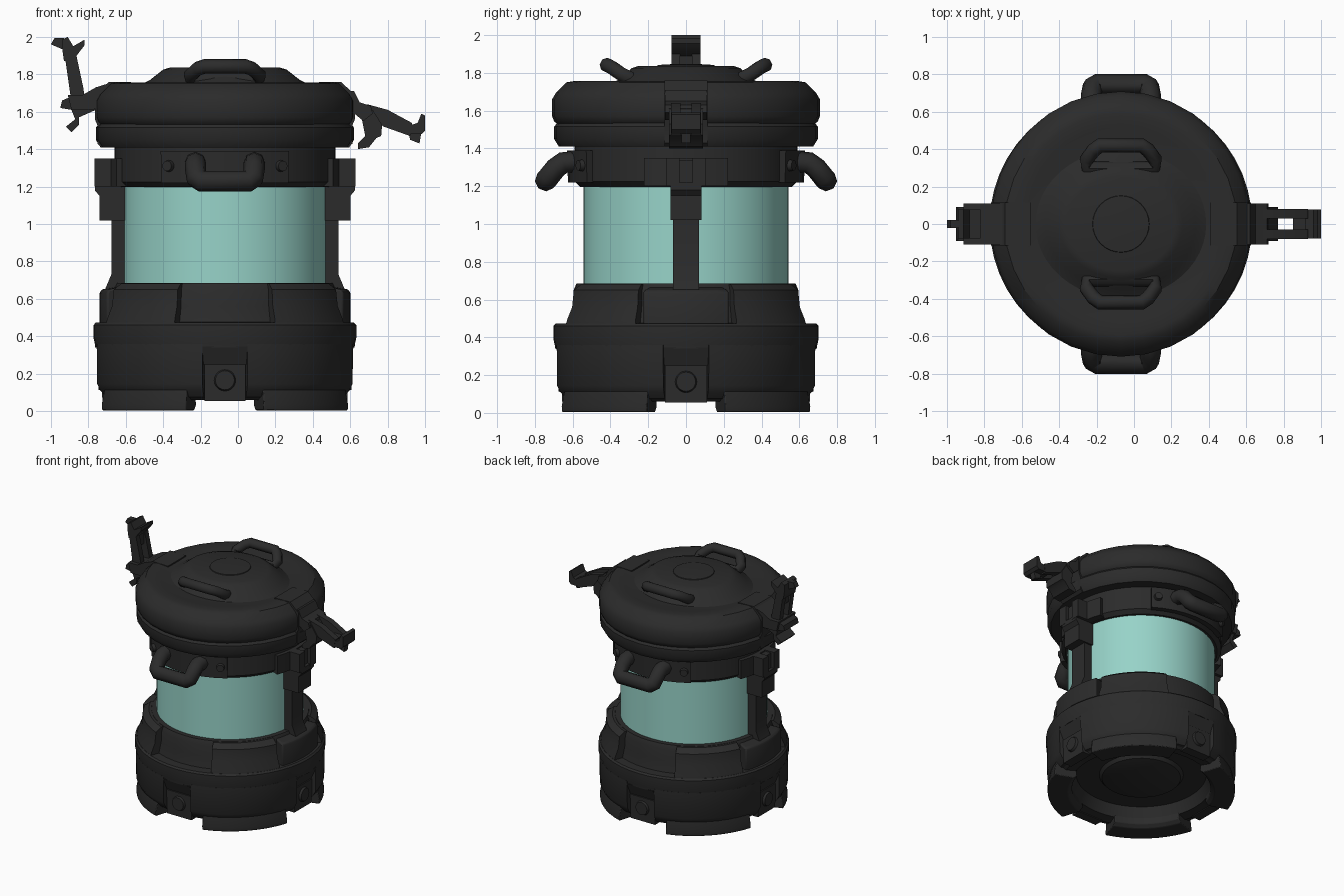
import bpy, bmesh, math
from mathutils import Matrix

if "Cube" in bpy.data.objects:
    bpy.data.objects.remove(bpy.data.objects["Cube"])

AXIS = Matrix.Translation((-0.07, 0, 0))


def material(name, color):
    m = bpy.data.materials.new(name)
    m.use_nodes = True
    m.diffuse_color = color
    m.node_tree.nodes["Principled BSDF"].inputs["Base Color"].default_value = color
    return m


DARK = material("charcoal", (0.024, 0.024, 0.024, 1))
GLASS = material("pale_teal", (0.31, 0.65, 0.58, 1))


def finish(name, bm, mat=DARK, turn=0, bevel=0.0, angle=35):
    """Turn about the body axis, shade and store a part."""
    bmesh.ops.remove_doubles(bm, verts=bm.verts, dist=1e-5)
    bmesh.ops.recalc_face_normals(bm, faces=bm.faces)
    bm.transform(AXIS @ Matrix.Rotation(math.radians(turn), 4, "Z"))
    me = bpy.data.meshes.new(name)
    bm.to_mesh(me)
    bm.free()
    me.materials.append(mat)
    ob = bpy.data.objects.new(name, me)
    bpy.context.collection.objects.link(ob)
    if bevel:
        mod = ob.modifiers.new("bevel", "BEVEL")
        mod.width = bevel
        mod.segments = 2
    for o in bpy.context.selected_objects:
        o.select_set(False)
    ob.select_set(True)
    bpy.context.view_layer.objects.active = ob
    bpy.ops.object.shade_smooth_by_angle(angle=math.radians(angle))


def lathe(name, prof, half=180, n=48, stretch=1.0, **kw):
    """Revolve (radius, z) points; half < 180 gives a capped sector around +x."""
    bm = bmesh.new()
    full = half == 180
    rings = []
    for i in range(n if full else n + 1):
        a = math.radians(-half + 2 * half * i / n)
        rings.append([bm.verts.new((r * math.cos(a), r * stretch * math.sin(a), z))
                      for r, z in prof])
    k = len(prof)
    for i in range(n):
        p, q = rings[i], rings[(i + 1) % len(rings)]
        for j in range(k - 1 if full else k):
            bm.faces.new((p[j], q[j], q[(j + 1) % k], p[(j + 1) % k]))
    if not full:
        bm.faces.new(rings[0])
        bm.faces.new(rings[-1])
    finish(name, bm, **kw)


def prism(name, pts, width, y=0, **kw):
    """Extrude an (x, z) outline along y."""
    bm = bmesh.new()
    f = bm.faces.new([bm.verts.new((px, y - width / 2, pz)) for px, pz in pts])
    out = bmesh.ops.extrude_face_region(bm, geom=[f])["geom"]
    bmesh.ops.translate(bm, vec=(0, width, 0),
                        verts=[v for v in out if isinstance(v, bmesh.types.BMVert)])
    finish(name, bm, **kw)


def box(name, x0, x1, z0, z1, width, y=0, **kw):
    prism(name, [(x0, z0), (x1, z0), (x1, z1), (x0, z1)], width, y, **kw)


def disc(name, x, z, radius, depth, **kw):
    """Short cylinder facing +x."""
    bm = bmesh.new()
    bmesh.ops.create_cone(bm, cap_ends=True, segments=20, radius1=radius,
                          radius2=radius * 0.85, depth=depth)
    bm.transform(Matrix.Translation((x, 0, z)) @ Matrix.Rotation(math.pi / 2, 4, "Y"))
    finish(name, bm, **kw)


def tube(name, half_path, radius, closed=False, turn=0):
    """Bent bar mirrored across y = 0, swept with a round section."""
    pts = half_path + [(x, -y, z) for x, y, z in reversed(half_path)]
    cu = bpy.data.curves.new(name, "CURVE")
    cu.dimensions = "3D"
    cu.bevel_depth = radius
    cu.bevel_resolution = 2
    cu.use_fill_caps = True
    sp = cu.splines.new("POLY")
    sp.points.add(len(pts) - 1)
    for p, co in zip(sp.points, pts):
        p.co = (*co, 1)
    sp.use_cyclic_u = closed
    tmp = bpy.data.objects.new(name, cu)
    bpy.context.collection.objects.link(tmp)
    bm = bmesh.new()
    bm.from_mesh(tmp.evaluated_get(bpy.context.evaluated_depsgraph_get()).to_mesh())
    bpy.data.objects.remove(tmp)
    finish(name, bm, turn=turn, angle=50)


# Base: recessed core with hollowed underside, then the wide upper band
lathe("base_core", [(0, .09), (.2, .1), (.29, .125), (.31, .15), (.48, .155), (.52, .07),
                    (.60, .06), (.635, .08), (.635, .35), (0, .35)])
lathe("base_band", [(0, .34), (.693, .34), (.695, .36), (.702, .39), (.702, .46), (.69, .473),
                    (.62, .475), (.6, .56), (.595, .65), (.58, .685), (0, .685)])

# Glass chamber and neck
lathe("glass_chamber", [(0, .67), (.542, .67), (.542, 1.21), (0, 1.21)], n=64, mat=GLASS)
lathe("neck_ring", [(0, 1.197), (.56, 1.197), (.59, 1.225), (.59, 1.43), (0, 1.43)])

# Lid: two stacked rings, raised centre and button
lathe("lid_lower_ring", [(0, 1.41), (.665, 1.41), (.69, 1.45), (.69, 1.515), (.67, 1.54),
                         (0, 1.54)], n=32, stretch=1.012)
lathe("lid_upper_ring", [(0, 1.53), (.67, 1.53), (.685, 1.545), (.695, 1.57), (.695, 1.66),
                         (.675, 1.695), (.62, 1.75), (.58, 1.757), (.51, 1.752), (.46, 1.742),
                         (0, 1.742)], n=32, stretch=1.02)
lathe("lid_dome", [(.46, 1.74), (.40, 1.77), (.33, 1.825), (.29, 1.837), (0, 1.837)],
      stretch=0.87)
lathe("lid_button", [(.155, 1.83), (.15, 1.842), (.08, 1.846), (0, 1.847)], n=32)

# Base walls, feet and shoulder panels between the axes
for t in (45, 135, 225, 315):
    lathe("base_wall", [(.60, .07), (.645, .075), (.675, .11), (.693, .145), (.695, .36),
                        (.60, .36)], half=35, n=12, turn=t)
    lathe("foot", [(.51, .03), (.54, .004), (.69, .004), (.692, .035), (.675, .12), (.52, .13)],
          half=27.5, n=10, turn=t, bevel=.006)
    lathe("shoulder_panel", [(.55, .46), (.69, .46), (.685, .49), (.655, .56), (.645, .65),
                             (.60, .683), (.55, .683)], half=22, n=8, turn=t)

# Recessed bracket, sloping hood and round bolt on each face
for t in (0, 90, 180, 270):
    prism("base_bracket", [(.58, .055), (.655, .055), (.66, .25), (.58, .25)], .22, turn=t)
    prism("vent_hood", [(.6, .25), (.65, .25), (.69, .345), (.6, .35)], .24, turn=t)
    disc("bracket_bolt", .663, .165, .06, .025, turn=t)

# Front and back: neck plate, bolts, carrying handle, lid grip
for t in (90, 270):
    lathe("neck_plate", [(.56, 1.22), (.625, 1.22), (.63, 1.39), (.56, 1.39)],
          half=33, n=8, turn=t, angle=20)
    for a in (-28.5, 28.5):
        disc("neck_bolt", .635, 1.31, .032, .03, turn=t + a)
    tube("carrying_handle", [(.57, .157, 1.33), (.65, .157, 1.325), (.69, .157, 1.295),
                             (.73, .152, 1.245), (.745, .125, 1.228)], .057, turn=t)
    tube("lid_grip", [(.305, .18, 1.775), (.345, .183, 1.795), (.395, .145, 1.83),
                      (.42, .11, 1.842)], .039, closed=True, turn=t)

# Sides: shoulder pads, struts, latch catches and lid straps
for t in (0, 180):
    lathe("side_pad", [(.55, .46), (.67, .46), (.67, .63), (.66, .65), (.55, .67)],
          half=20, n=8, turn=t, bevel=.01)
    prism("side_strut", [(.533, .64), (.645, .64), (.607, .73), (.607, 1.04), (.533, 1.04)],
          .14, turn=t)
    prism("strut_block", [(.533, 1.02), (.67, 1.02), (.67, 1.15), (.695, 1.18),
                          (.695, 1.22), (.533, 1.22)], .165, turn=t)
    lathe("catch_plate", [(.55, 1.2), (.62, 1.2), (.62, 1.35), (.55, 1.35)],
          half=21, n=6, turn=t)
    for s in (-1, 1):
        box("catch_cheek", .58, .697, 1.2, 1.35, .07, y=s * .07, turn=t)
    box("catch_core", .58, .67, 1.2, 1.34, .08, turn=t)
    prism("lid_strap", [(.48, 1.71), (.48, 1.757), (.62, 1.76), (.695, 1.69), (.695, 1.56),
                        (.682, 1.53), (.682, 1.43), (.66, 1.41), (.6, 1.41)], .23, turn=t)

# Lowered latch on the left side
prism("left_latch_hinge", [(.66, 1.71), (.69, 1.71), (.72, 1.65), (.78, 1.63), (.79, 1.59),
                           (.74, 1.55), (.68, 1.60)], .22)
prism("left_latch_hook", [(.72, 1.62), (.79, 1.61), (.84, 1.53), (.835, 1.47), (.81, 1.46),
                          (.77, 1.41), (.71, 1.40), (.71, 1.43), (.75, 1.47)], .18)
for y in (-.055, .055):
    prism("left_lever_arm", [(.76, 1.64), (.87, 1.61), (1.00, 1.54), (.99, 1.47), (.85, 1.52),
                             (.75, 1.58)], .05, y=y)
box("left_lever_web", .92, .99, 1.50, 1.535, .10)
prism("left_lever_grip", [(.97, 1.52), (1.03, 1.54), (1.05, 1.59), (1.07, 1.58), (1.07, 1.50),
                          (1.05, 1.48), (.98, 1.48)], .155)
prism("left_lever_nub", [(.98, 1.49), (.99, 1.45), (1.04, 1.43), (1.05, 1.49)], .045)

# Raised latch on the right side
prism("right_latch_hinge", [(-.61, 1.755), (-.69, 1.73), (-.76, 1.69), (-.84, 1.69),
                            (-.82, 1.61), (-.70, 1.61)], .22)
prism("right_latch_hook", [(-.72, 1.66), (-.80, 1.69), (-.87, 1.66), (-.88, 1.62),
                           (-.82, 1.61), (-.80, 1.56), (-.85, 1.52), (-.82, 1.49),
                           (-.78, 1.53), (-.78, 1.57), (-.69, 1.61)], .18)
for y in (-.055, .055):
    prism("right_lever_arm", [(-.82, 1.65), (-.86, 1.93), (-.80, 1.93), (-.755, 1.72),
                              (-.75, 1.66)], .045, y=y)
box("right_lever_web", -.83, -.80, 1.80, 1.93, .10)
prism("right_lever_grip", [(-.86, 1.87), (-.87, 1.94), (-.87, 1.985), (-.84, 2.0),
                           (-.81, 1.95), (-.75, 1.985), (-.75, 1.955), (-.80, 1.89)], .155)
prism("right_lever_nub", [(-.86, 1.93), (-.93, 1.96), (-.91, 1.995), (-.86, 1.995)], .045)
